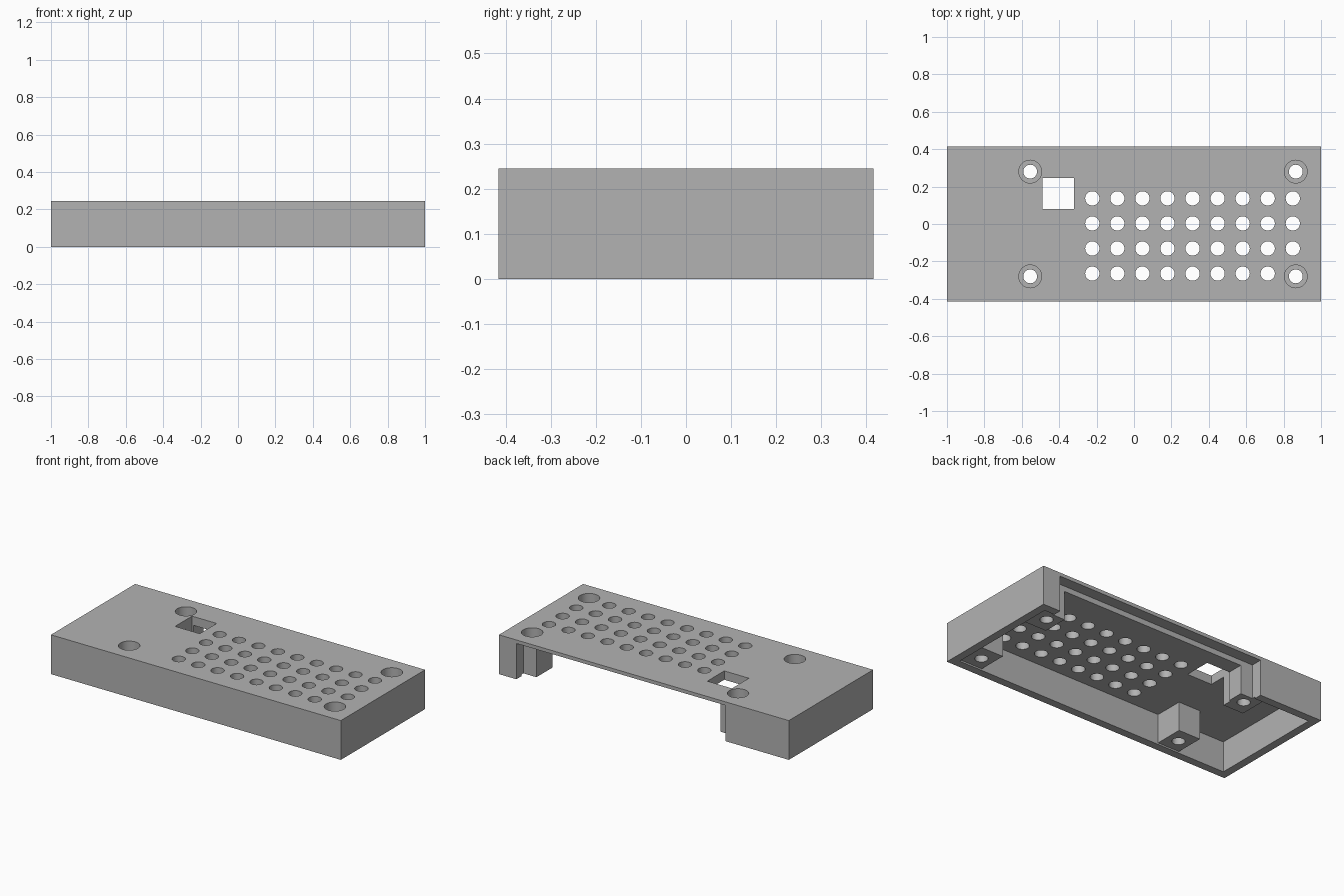
import bpy
import bmesh
from math import radians
from mathutils import Matrix, Vector

default_cube = bpy.data.objects.get("Cube")
if default_cube:
    bpy.data.objects.remove(default_cube, do_unlink=True)

HALF_Y, HEIGHT = 0.415, 0.245
WALL, CEILING = 0.05, 0.19
BOSS_X, BOSS_Y = (-0.555, 0.865), 0.28

grey = bpy.data.materials.new("mid_grey_plastic")
grey.use_nodes = True
grey.diffuse_color = (0.45, 0.45, 0.45, 1)
grey.node_tree.nodes["Principled BSDF"].inputs["Base Color"].default_value = grey.diffuse_color


def add_box(bm, low, high):
    low, high = Vector(low), Vector(high)
    size = high - low
    matrix = Matrix.Translation((low + high) / 2) @ Matrix.Diagonal((*size, 1))
    bmesh.ops.create_cube(bm, size=1, matrix=matrix)


def add_cylinder(bm, x, y, radius, low, high):
    bmesh.ops.create_cone(bm, cap_ends=True, segments=32, radius1=radius, radius2=radius,
                          depth=high - low, matrix=Matrix.Translation((x, y, (low + high) / 2)))


def make_object(name, bm):
    mesh = bpy.data.meshes.new(name)
    bm.to_mesh(mesh)
    bm.free()
    mesh.materials.append(grey)
    obj = bpy.data.objects.new(name, mesh)
    bpy.context.collection.objects.link(obj)
    return obj


def combine(target, tool, operation):
    """Apply one boolean and discard its tool object."""
    tool.hide_render = True
    mod = target.modifiers.new(operation.lower(), 'BOOLEAN')
    mod.operation, mod.solver, mod.object = operation, 'EXACT', tool
    bpy.ops.object.select_all(action='DESELECT')
    bpy.context.view_layer.objects.active = target
    target.select_set(True)
    bpy.ops.object.modifier_apply(modifier=mod.name)
    bpy.data.objects.remove(tool, do_unlink=True)


# Open-bottomed case
bm = bmesh.new()
add_box(bm, (-1, -HALF_Y, 0), (1, HALF_Y, HEIGHT))
case = make_object("case", bm)

bm = bmesh.new()
add_box(bm, (-1 + WALL, -HALF_Y + WALL, -0.1), (1 - WALL, HALF_Y - WALL, CEILING))
combine(case, make_object("cavity", bm), 'DIFFERENCE')

# Screw bosses, merged into the neighbouring walls and ceiling
bm = bmesh.new()
for x in BOSS_X:
    right = 0.97 if x > 0 else x + 0.075
    for side in (-1, 1):
        y_near, y_far = sorted((side * 0.185, side * 0.385))
        add_box(bm, (x - 0.075, y_near, 0.01), (right, y_far, 0.21))
combine(case, make_object("bosses", bm), 'UNION')

# Wide connector opening through the back wall and into the ceiling
bm = bmesh.new()
add_box(bm, (-0.564, 0.345, -0.1), (0.88, 0.6, 0.223))
combine(case, make_object("back_opening", bm), 'DIFFERENCE')

# Square window in the top
bm = bmesh.new()
add_box(bm, (-0.49, 0.08, -0.1), (-0.32, 0.247, 0.4))
combine(case, make_object("window", bm), 'DIFFERENCE')

# Ventilation grid; the front end column makes way for the screw hole
bm = bmesh.new()
for column in range(9):
    for row in range(4):
        if (column, row) != (8, 3):
            add_cylinder(bm, -0.223 + column * 0.134, 0.137 - row * 0.134, 0.038, 0.1, 0.4)
combine(case, make_object("vents", bm), 'DIFFERENCE')

# Screw holes with wide recesses for the heads
for name, radius, low in (("screw_holes", 0.037, -0.1), ("head_recesses", 0.061, 0.07)):
    bm = bmesh.new()
    for x in BOSS_X:
        for y in (-BOSS_Y, BOSS_Y):
            add_cylinder(bm, x, y, radius, low, 0.4)
    combine(case, make_object(name, bm), 'DIFFERENCE')

bpy.ops.object.shade_smooth_by_angle(angle=radians(30))
